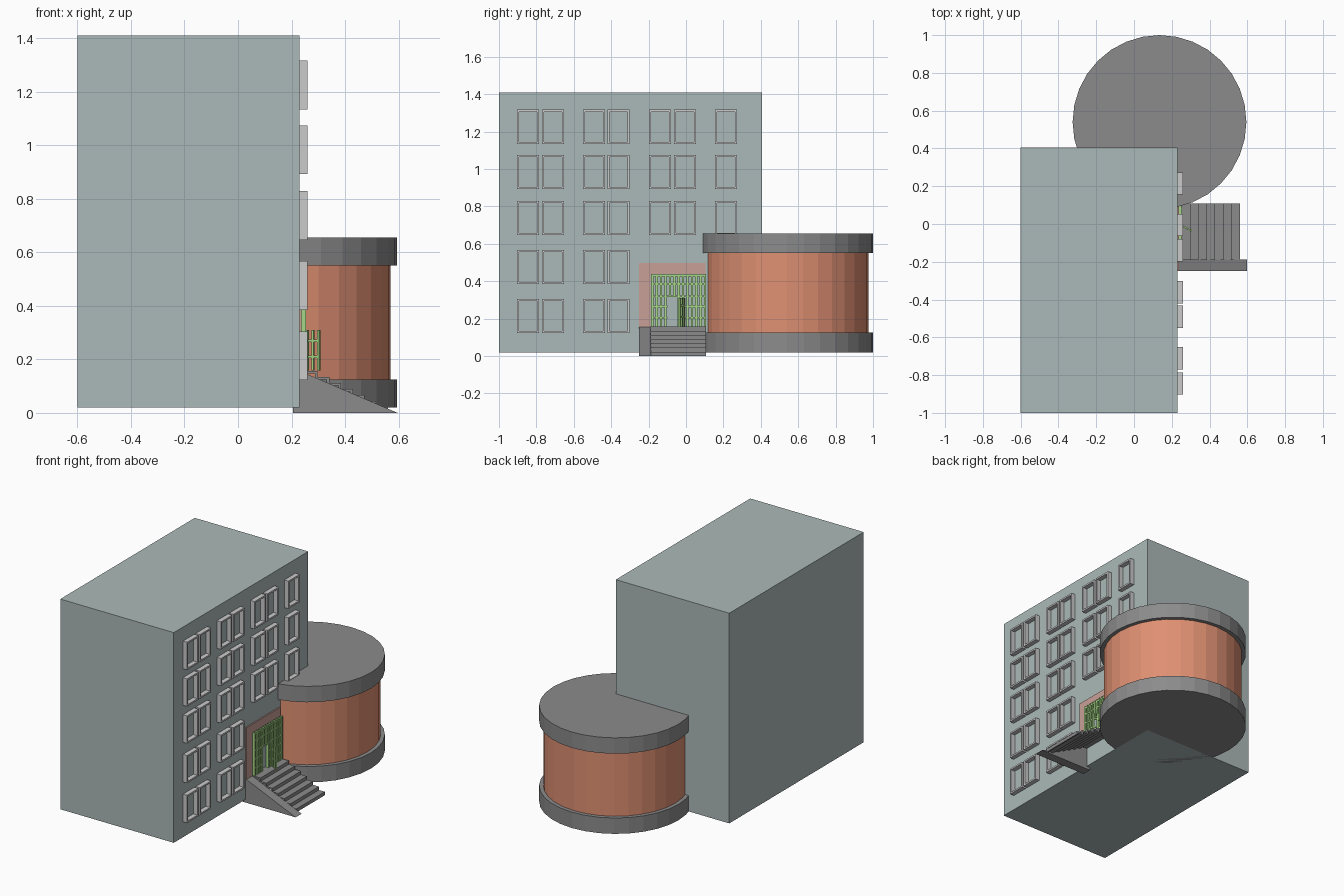
import bpy, bmesh, math
from mathutils import Matrix, Vector

if "Cube" in bpy.data.objects:
    bpy.data.objects.remove(bpy.data.objects["Cube"])


def material(name, rgb):
    m = bpy.data.materials.new(name)
    m.diffuse_color = (*rgb, 1)
    m.use_nodes = True
    m.node_tree.nodes["Principled BSDF"].inputs["Base Color"].default_value = m.diffuse_color
    return m


WALL = material("wall_paint", (0.41, 0.49, 0.48))
BRICK = material("orange_brick", (0.74, 0.28, 0.17))
PINK = material("pink_stone", (0.58, 0.35, 0.31))
GREEN = material("green_metal", (0.38, 0.68, 0.24))
STONE = material("grey_stone", (0.26, 0.26, 0.26))


def finish(bm, name, mat=None):
    bmesh.ops.recalc_face_normals(bm, faces=bm.faces)
    me = bpy.data.meshes.new(name)
    bm.to_mesh(me)
    bm.free()
    ob = bpy.data.objects.new(name, me)
    bpy.context.collection.objects.link(ob)
    if mat:
        me.materials.append(mat)
    return ob


def add_box(bm, x, y, z):
    size = Matrix.Diagonal((x[1] - x[0], y[1] - y[0], z[1] - z[0], 1))
    mid = Vector(((x[0] + x[1]) / 2, (y[0] + y[1]) / 2, (z[0] + z[1]) / 2))
    bmesh.ops.create_cube(bm, size=1, matrix=Matrix.Translation(mid) @ size)


def boxes(name, items, mat=None):
    bm = bmesh.new()
    for it in items:
        add_box(bm, *it)
    return finish(bm, name, mat)


def drum(name, r, z0, z1, mat):
    bm = bmesh.new()
    bmesh.ops.create_cone(bm, cap_ends=True, segments=32, radius1=r, radius2=r, depth=z1 - z0,
                          matrix=Matrix.Translation((0.135, 0.54, (z0 + z1) / 2)))
    return finish(bm, name, mat)


def prism(name, profile, y0, y1, mat):
    # extrude an x-z profile along y
    bm = bmesh.new()
    f = bm.faces.new([bm.verts.new((x, y0, z)) for x, z in profile])
    r = bmesh.ops.extrude_face_region(bm, geom=[f])
    vs = [g for g in r["geom"] if isinstance(g, bmesh.types.BMVert)]
    bmesh.ops.translate(bm, verts=vs, vec=(0, y1 - y0, 0))
    return finish(bm, name, mat)


# main block
boxes("main_block", [((-0.6, 0.23), (-1, 0.405), (0.02, 1.41))], WALL)

# round annex
drum("annex_base", 0.46, 0.02, 0.125, STONE)
drum("annex_wall", 0.435, 0.12, 0.555, BRICK)
drum("annex_roof", 0.46, 0.55, 0.655, STONE)


# window frames
def window_frame(name, y, z, w=0.118, h=0.183, t=0.011):
    bm = bmesh.new()
    rings = []
    for x in (0.225, 0.26):
        for d in (0, t):
            rings.append([bm.verts.new((x, y + a, z + b)) for a, b in
                          ((d, d), (w - d, d), (w - d, h - d), (d, h - d))])
    back_out, back_in, front_out, front_in = rings
    for p, q in ((back_out, front_out), (front_out, front_in),
                 (front_in, back_in), (back_in, back_out)):
        for i in range(4):
            j = (i + 1) % 4
            bm.faces.new((p[i], p[j], q[j], q[i]))
    finish(bm, name)


columns = [-0.903, -0.77, -0.55, -0.42, -0.198, -0.064, 0.155]
for r, z in enumerate((0.122, 0.385, 0.647, 0.892, 1.134)):
    for c, y in enumerate(columns if r > 1 else columns[:4]):
        window_frame(f"window_frame_{r}_{c}", y, z)

# entrance surround
boxes("entrance_surround", [
    ((0.22, 0.238), (-0.25, -0.19), (0.155, 0.497)),
    ((0.22, 0.238), (-0.19, 0.105), (0.44, 0.497)),
], PINK)

# fixed grille with an opening for the gate
bars = []
GX = (0.236, 0.254)
for i in range(13):
    y = -0.18 + i * 0.0235
    low = 0.315 if -0.1 < y < -0.04 else 0.155
    bars.append((GX, (y - 0.006, y + 0.006), (low, 0.44)))
for z in (0.43, 0.385, 0.32):
    bars.append(((0.239, 0.251), (-0.186, 0.105), (z - 0.005, z + 0.005)))
for z in (0.205, 0.265):
    for ys in ((-0.186, -0.1), (-0.04, 0.105)):
        bars.append(((0.239, 0.251), ys, (z - 0.005, z + 0.005)))
boxes("entrance_grille", bars, GREEN)

# open gate leaf, turned about its hinge
leaf = [((u, u + 0.009), (-0.005, 0.005), (0.158, 0.31)) for u in (0, 0.024, 0.048)]
leaf += [((0, 0.057), (-0.004, 0.004), (z - 0.005, z + 0.005)) for z in (0.21, 0.27)]
gate = boxes("gate_leaf", leaf, GREEN)
gate.location = (0.255, -0.01, 0)
gate.rotation_euler.z = math.radians(-28)

# folded stair slab
N, RUN, RISE = 7, 0.0437, 0.0225
top = [(0.56, 0)]
for i in range(N):
    x = 0.56 - i * RUN
    top += [(x, RISE * (i + 1)), (x - RUN if i < N - 1 else 0.21, RISE * (i + 1))]
under = [(max(x - 0.01, 0.21), max(z - 0.01, 0)) for x, z in top]
under[-1] = (0.21, RISE * N - 0.01)
prism("entrance_steps", top + under[::-1], -0.19, 0.108, STONE)

# sloped side wall of the stairs
prism("stair_side_wall", [(0.205, 0), (0.597, 0), (0.235, 0.155), (0.205, 0.155)],
      -0.25, -0.188, STONE)
